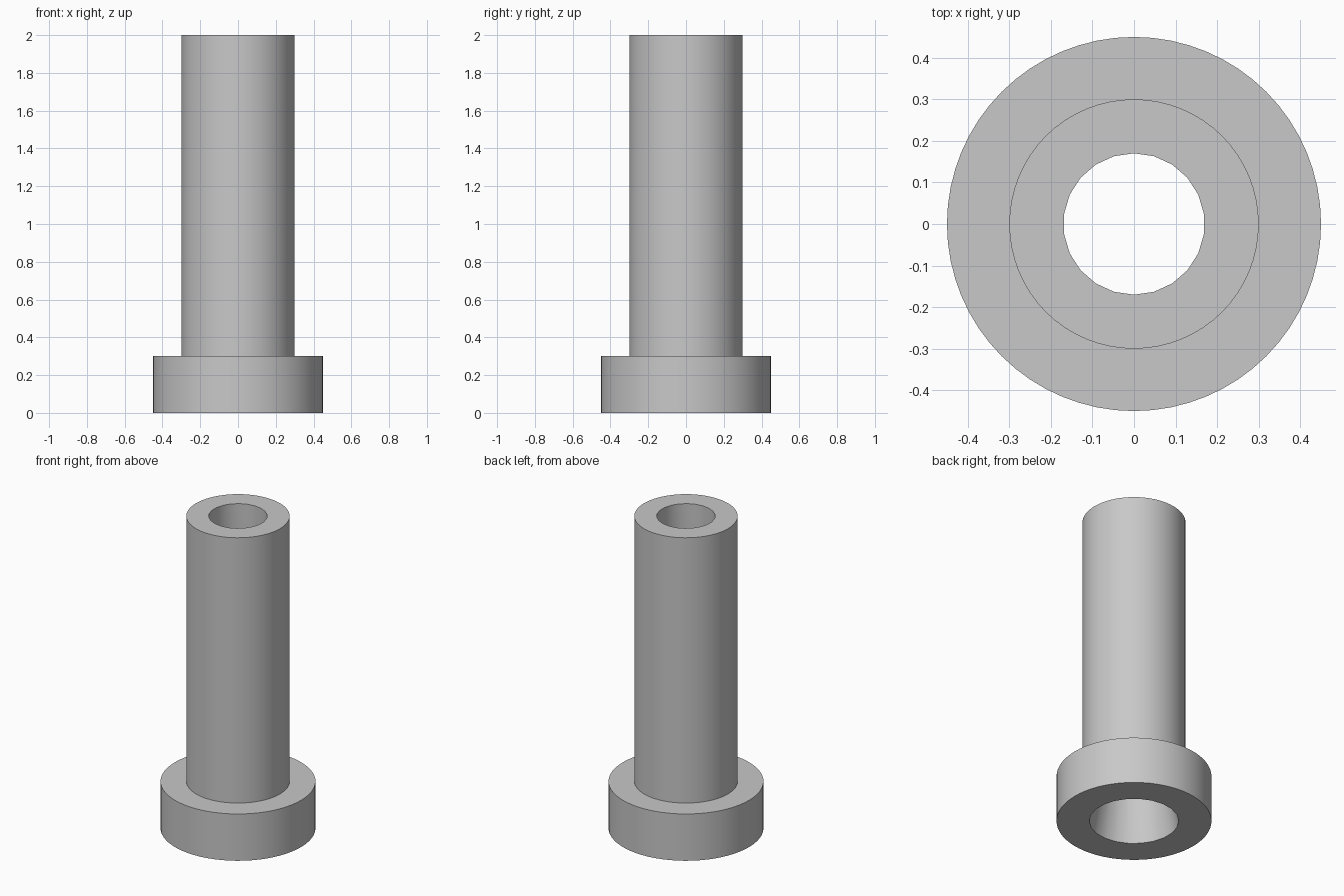
import bpy
import math

if "Cube" in bpy.data.objects:
    bpy.data.objects.remove(bpy.data.objects["Cube"], do_unlink=True)


def lathe(name, profile, sides):
    """Revolve (radius, height) points into a closed, capped solid."""
    verts, faces = [], []
    for r, z in profile:
        for i in range(sides):
            a = math.pi / 2 + math.tau * i / sides
            verts.append((r * math.cos(a), r * math.sin(a), z))
    for k in range(len(profile) - 1):
        for i in range(sides):
            j = (i + 1) % sides
            low, high = k * sides, (k + 1) * sides
            faces.append((low + i, low + j, high + j, high + i))
    faces.append(tuple(reversed(range(sides))))
    faces.append(tuple(range(len(verts) - sides, len(verts))))
    mesh = bpy.data.meshes.new(name)
    mesh.from_pydata(verts, [], faces)
    obj = bpy.data.objects.new(name, mesh)
    bpy.context.collection.objects.link(obj)
    return obj


# Plain grey material
grey = bpy.data.materials.new("grey")
grey.use_nodes = True
colour = (0.58, 0.58, 0.58, 1)
grey.diffuse_color = colour
grey.node_tree.nodes["Principled BSDF"].inputs["Base Color"].default_value = colour

# Tube standing on a wide flange
sleeve = lathe("flanged_sleeve", [(0.45, 0), (0.45, 0.3), (0.3, 0.3), (0.3, 2)], 64)
sleeve.data.materials.append(grey)

# Bore, flared toward the bottom; both ends run past the sleeve
flare, bore, top = 0.26, 0.17, 0.5
over = 0.1
slope = (flare - bore) / top
cutter = lathe("bore_cutter", [(flare + slope * over, -over), (bore, top), (bore, 2 + over)], 22)
cutter.data.materials.append(grey)
cutter.hide_render = True

cut = sleeve.modifiers.new("bore", "BOOLEAN")
cut.operation = "DIFFERENCE"
cut.solver = "EXACT"
cut.object = cutter

# Apply the cut and smooth the round walls
bpy.ops.object.select_all(action="DESELECT")
bpy.context.view_layer.objects.active = sleeve
sleeve.select_set(True)
bpy.ops.object.modifier_apply(modifier=cut.name)
bpy.data.objects.remove(cutter, do_unlink=True)
bpy.ops.object.shade_smooth_by_angle(angle=math.radians(30))
